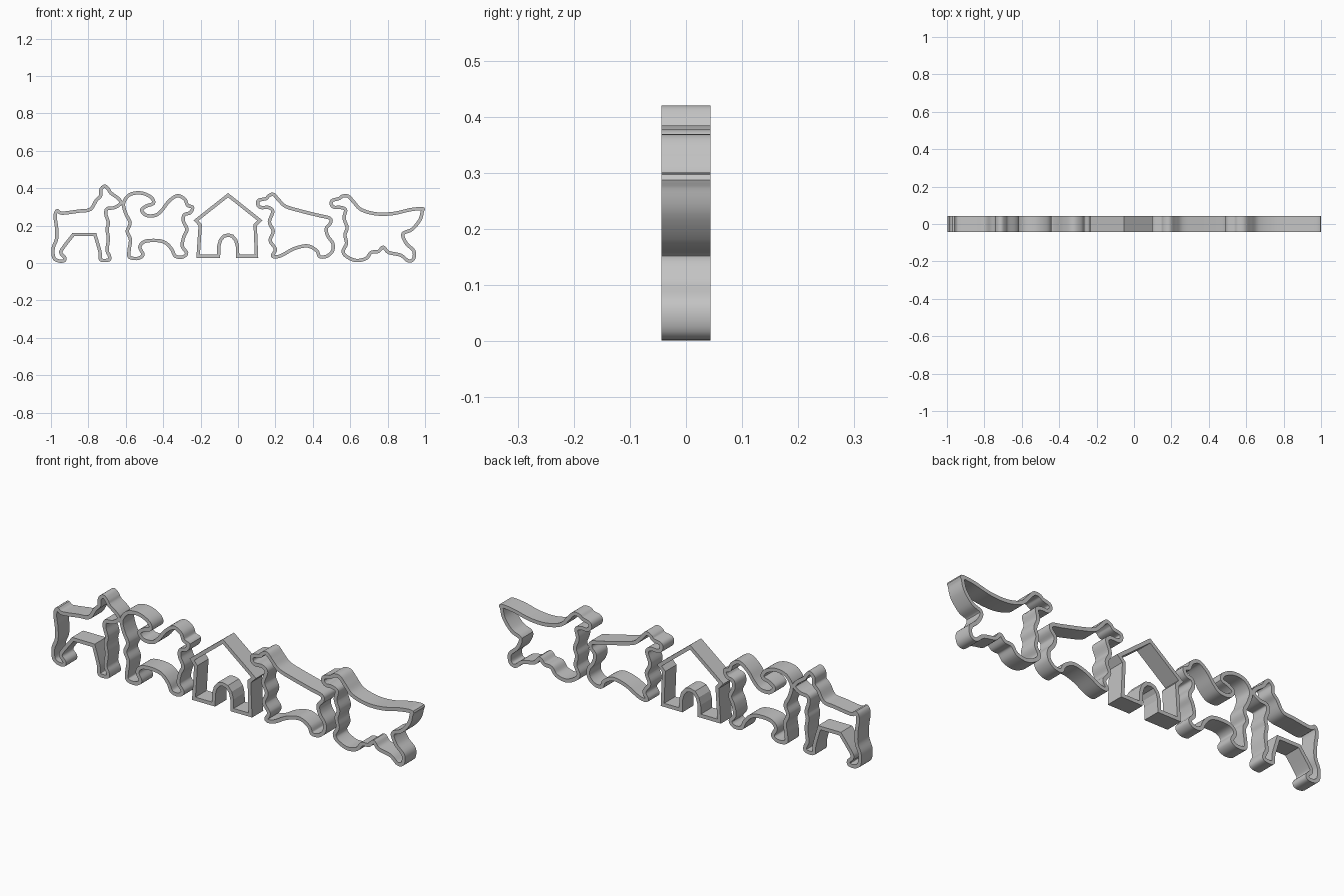
import bpy, bmesh
from mathutils import Vector

WALL, DEPTH = 0.018, 0.088

grey = bpy.data.materials.new("plain grey")
grey.diffuse_color = (0.55, 0.55, 0.55, 1)


def smooth_loop(pts, steps=5):
    """Closed Catmull-Rom curve; a repeated point gives a sharper corner."""
    out, n = [], len(pts)
    for i in range(n):
        a, b, c, d = (pts[(i + k) % n] for k in (-1, 0, 1, 2))
        if (b - c).length < 1e-6:
            continue
        for s in range(steps):
            t = s / steps
            out.append(0.5 * (2 * b + (c - a) * t + (2 * a - 5 * b + 4 * c - d) * t * t
                              + (3 * b - a - 3 * c + d) * t ** 3))
    return out


def cutter_wall(name, outline, smooth=True):
    """Thin upright band that follows a closed outline (x, z)."""
    pts = [Vector(p) for p in outline]
    if smooth:
        pts = smooth_loop(pts)
    n = len(pts)
    bm = bmesh.new()
    rings = []
    for i, p in enumerate(pts):
        d0 = (p - pts[i - 1]).normalized()
        d1 = (pts[(i + 1) % n] - p).normalized()
        n0, n1 = Vector((-d0.y, d0.x)), Vector((-d1.y, d1.x))
        m = n0 + n1
        m = m.normalized() if m.length > 1e-4 else n0
        off = m * (WALL / 2) / max(m.dot(n0), 0.6)
        rings.append([bm.verts.new((q.x, y, q.y)) for q, y in (
            (p + off, -DEPTH / 2), (p - off, -DEPTH / 2),
            (p - off, DEPTH / 2), (p + off, DEPTH / 2))])
    for i in range(n):
        a, b = rings[i], rings[(i + 1) % n]
        for k in range(4):
            j = (k + 1) % 4
            bm.faces.new((a[k], a[j], b[j], b[k]))
    bmesh.ops.recalc_face_normals(bm, faces=bm.faces)
    me = bpy.data.meshes.new(name)
    bm.to_mesh(me)
    bm.free()
    me.materials.append(grey)
    ob = bpy.data.objects.new(name, me)
    bpy.context.collection.objects.link(ob)
    bpy.ops.object.select_all(action='DESELECT')
    ob.select_set(True)
    bpy.context.view_layer.objects.active = ob
    if smooth:
        bpy.ops.object.shade_smooth_by_angle(angle=0.6)


# Standing dog with upright ears
cutter_wall("standing_dog", [
    (-.967, .28), (-.978, .25), (-.97, .19), (-.97, .13), (-.988, .08), (-.985, .03),
    (-.96, .012), (-.93, .013), (-.927, .03), (-.945, .05), (-.94, .075),
    (-.88, .153), (-.88, .153), (-.765, .153), (-.765, .153), (-.738, .06),
    (-.735, .02), (-.71, .014), (-.687, .02), (-.688, .04), (-.70, .07),
    (-.693, .13), (-.70, .18), (-.693, .215), (-.706, .26), (-.70, .29),
    (-.66, .297), (-.627, .32), (-.64, .345), (-.68, .375), (-.693, .395),
    (-.712, .411), (-.732, .395), (-.735, .36), (-.758, .335), (-.79, .287),
    (-.85, .278), (-.94, .267)])

# Dog with a curled tail
cutter_wall("curly_tail_dog", [
    (-.612, .32), (-.58, .365), (-.52, .375), (-.465, .352), (-.452, .32),
    (-.49, .305), (-.515, .283), (-.49, .255), (-.44, .256), (-.405, .285),
    (-.37, .33), (-.325, .36), (-.285, .342), (-.27, .31), (-.243, .298),
    (-.255, .27), (-.287, .258), (-.292, .225), (-.273, .18), (-.29, .14),
    (-.298, .09), (-.275, .055), (-.295, .033), (-.335, .037), (-.355, .075),
    (-.39, .11), (-.44, .121), (-.50, .115), (-.525, .085), (-.508, .045),
    (-.535, .025), (-.58, .032), (-.582, .07), (-.575, .125), (-.592, .17),
    (-.577, .215), (-.6, .265)])

# Kennel with an arched doorway
cutter_wall("kennel", [
    (-.053, .363), (.117, .228), (.092, .203), (.099, .037), (-.002, .037),
    (-.003, .09), (-.012, .122), (-.03, .144), (-.053, .15), (-.076, .144),
    (-.094, .122), (-.103, .09), (-.104, .037), (-.213, .037),
    (-.202, .203), (-.224, .228)], smooth=False)

# Short-tailed dog
cutter_wall("short_tail_dog", [
    (.107, .31), (.11, .335), (.15, .345), (.165, .36), (.19, .367), (.218, .337),
    (.255, .303), (.33, .28), (.43, .255), (.49, .24), (.495, .215), (.472, .185),
    (.48, .145), (.507, .105), (.505, .065), (.475, .037), (.437, .035),
    (.42, .067), (.37, .092), (.3, .077), (.235, .042), (.198, .033),
    (.185, .042), (.2, .075), (.172, .12), (.188, .17), (.168, .22),
    (.186, .275), (.165, .297), (.125, .297)])

# Long-haired dog with a raised tail
cutter_wall("feathered_tail_dog", [
    (.498, .315), (.505, .335), (.54, .345), (.56, .358), (.59, .357), (.62, .325),
    (.66, .285), (.74, .263), (.83, .265), (.92, .285), (.985, .291), (.985, .275),
    (.972, .23), (.93, .18), (.882, .156), (.9, .105), (.94, .065), (.938, .022),
    (.91, .012), (.87, .042), (.805, .057), (.777, .085), (.75, .062),
    (.712, .057), (.685, .025), (.63, .014), (.578, .037), (.562, .065),
    (.58, .105), (.572, .15), (.583, .19), (.567, .24), (.575, .285),
    (.545, .298), (.515, .298)])
